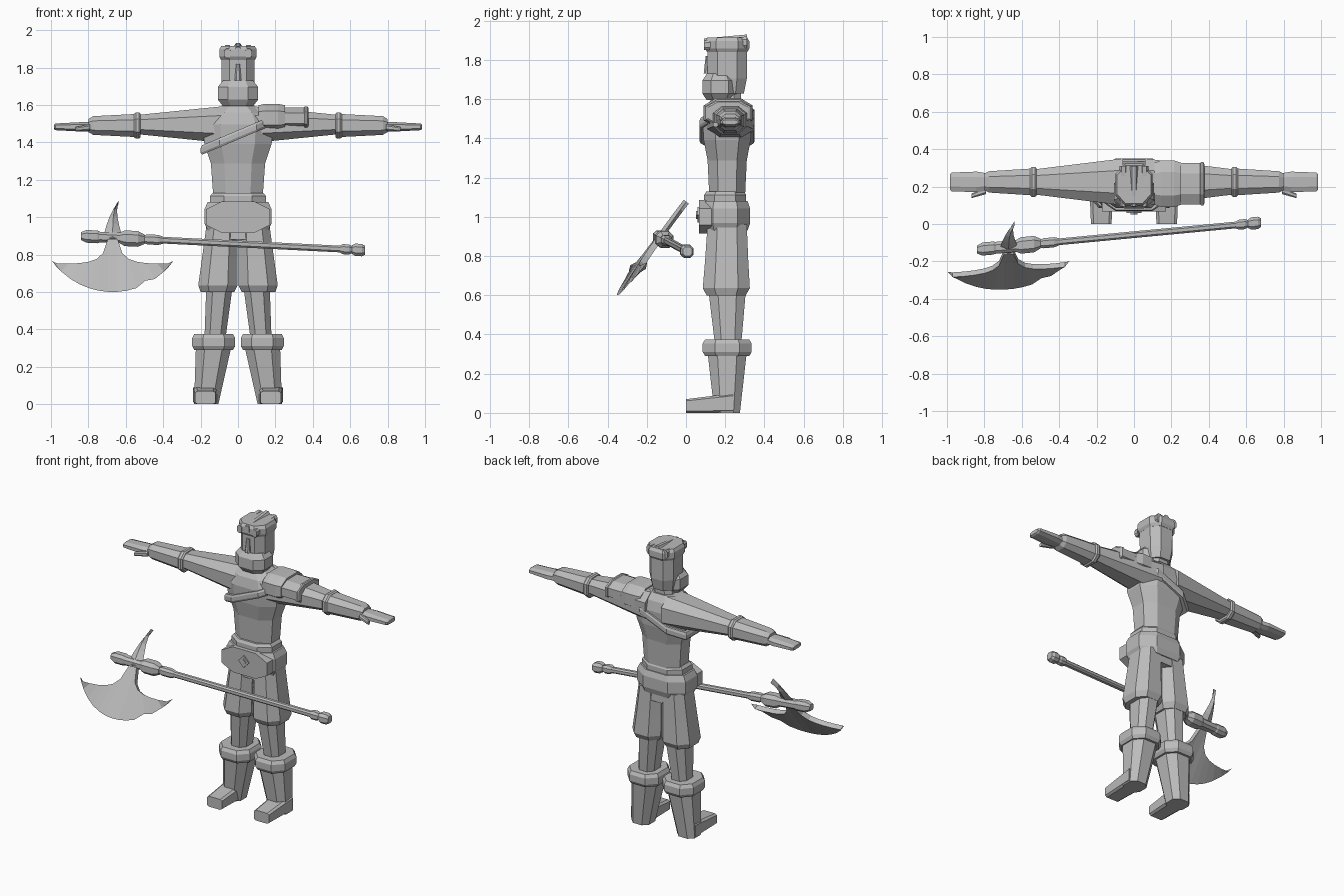
import bpy, bmesh
from math import sqrt, copysign
from mathutils import Vector

if "Cube" in bpy.data.objects:
    bpy.data.objects.remove(bpy.data.objects["Cube"], do_unlink=True)

GREY = (0.5, 0.5, 0.5, 1)
grey = bpy.data.materials.new("plain_grey")
grey.use_nodes = True
grey.diffuse_color = GREY
grey.node_tree.nodes["Principled BSDF"].inputs["Base Color"].default_value = GREY


def finish(name, bm, mirror=False):
    """Turn a bmesh into a flat shaded object, optionally mirrored over x."""
    bmesh.ops.remove_doubles(bm, verts=bm.verts[:], dist=0.0001)
    bmesh.ops.recalc_face_normals(bm, faces=bm.faces[:])
    mesh = bpy.data.meshes.new(name)
    bm.to_mesh(mesh)
    bm.free()
    mesh.materials.append(grey)
    obj = bpy.data.objects.new(name, mesh)
    bpy.context.collection.objects.link(obj)
    if mirror:
        modifier = obj.modifiers.new("mirror", "MIRROR")
        modifier.use_mirror_merge = False
    return obj


def sweep(name, start, end, rings, mirror=False, corner=0.5):
    """Skin chamfered box rings (fraction, half width, half depth) from start to end."""
    start, end = Vector(start), Vector(end)
    span = [abs(value) for value in end - start]
    main = span.index(max(span))
    first, second = [axis for axis in range(3) if axis != main]
    quarter = [(1, corner), (corner, 1)]
    outline = []
    for turn in range(4):
        outline += quarter
        quarter = [(-v, u) for u, v in quarter]
    bm = bmesh.new()
    loops = []
    for fraction, width, depth in rings:
        centre = start.lerp(end, fraction)
        loop = []
        for u, v in outline:
            point = centre.copy()
            point[first] += u * width
            point[second] += v * depth
            loop.append(bm.verts.new(point))
        loops.append(loop)
    count = len(outline)
    for low, high in zip(loops, loops[1:]):
        for i in range(count):
            j = (i + 1) % count
            bm.faces.new((low[i], low[j], high[j], high[i]))
    bm.faces.new(loops[0])
    bm.faces.new(loops[-1])
    return finish(name, bm, mirror)


def taper(start_size, end_size):
    return [(0, *start_size), (1, *end_size)]


def straight(width, depth):
    return taper((width, depth), (width, depth))


def collar(width, depth, end=0.9):
    """A band whose two ends are drawn in."""
    profile = ((0, end), (0.25, 1), (0.75, 1), (1, end))
    return [(t, width * scale, depth * scale) for t, scale in profile]


def upright(name, low, high, rings, y=0.21):
    """A centred part standing between two heights."""
    return sweep(name, (0, y, low), (0, y, high), rings)


# Boots, legs and trousers
sweep("boot_shaft", (0.17, 0.21, 0), (0.13, 0.21, 0.31),
      taper((0.065, 0.065), (0.095, 0.1)), mirror=True)
sweep("boot_cuff", (0.13, 0.21, 0.29), (0.13, 0.21, 0.375),
      collar(0.115, 0.125), mirror=True)
sweep("boot_foot", (0.175, 0, 0.035), (0.175, 0.24, 0.05),
      taper((0.055, 0.035), (0.065, 0.05)), mirror=True, corner=0.75)
sweep("lower_leg", (0.125, 0.215, 0.33), (0.1, 0.21, 0.62),
      taper((0.055, 0.065), (0.07, 0.095)), mirror=True)
sweep("trouser_leg", (0.11, 0.205, 0.6), (0.085, 0.21, 0.96),
      [(0, 0.09, 0.1), (0.1, 0.105, 0.12), (0.5, 0.095, 0.11), (1, 0.083, 0.1)], mirror=True)

# Belt with its front plate and diamond buckle
upright("hips", 0.88, 1.1, taper((0.16, 0.1), (0.14, 0.09)))
upright("belt", 0.93, 1.08, collar(0.18, 0.127), y=0.2)
upright("belt_rim", 1.06, 1.13, collar(0.15, 0.107), y=0.2)
sweep("belt_plate", (0, 0.066, 1), (0, 0.13, 1), straight(0.17, 0.085))
sweep("buckle", (0, 0.058, 1.01), (0, 0.1, 1.01), straight(0.04, 0.04), corner=0)
sweep("buckle_gem", (0, 0.052, 1.01), (0, 0.1, 1.01), straight(0.02, 0.02), corner=0)

# Torso and neck
upright("torso", 1.08, 1.6,
        [(0, 0.13, 0.09), (0.4, 0.145, 0.1), (0.6, 0.18, 0.12),
         (0.8, 0.19, 0.125), (0.92, 0.15, 0.11), (1, 0.08, 0.08)])
upright("neck", 1.56, 1.66, taper((0.08, 0.07), (0.06, 0.07)))

# Diagonal strap around the chest
strap = upright("chest_strap", 1.415, 1.465, collar(0.2, 0.14, end=0.96))
for vertex in strap.data.vertices:
    vertex.co.z += vertex.co.x * 0.42


# Arms, gauntlets and hands
def sideways(name, near, far, rings, mirror=True, y=0.225, z=1.49):
    """A part lying along the arm between two distances from the middle."""
    return sweep(name, (near, y, z), (far, y, z), rings, mirror)


sideways("arm", 0.06, 0.55, taper((0.125, 0.1), (0.065, 0.05)), z=1.495)
sideways("gauntlet_cuff", 0.52, 0.555, collar(0.08, 0.07))
sideways("gauntlet", 0.54, 0.8, [(0, 0.072, 0.062), (0.9, 0.057, 0.05), (1, 0.045, 0.035)])
sideways("hand", 0.78, 0.985, [(0, 0.045, 0.027), (0.3, 0.055, 0.025),
                               (0.95, 0.05, 0.018), (1, 0.04, 0.012)], z=1.483)
sweep("thumb", (0.79, 0.18, 1.48), (0.87, 0.15, 1.47),
      taper((0.02, 0.017), (0.012, 0.012)), mirror=True)

# Single shoulder guard on the left
for name, near, far, rings in (
        ("shoulder_guard_top", 0.11, 0.25, collar(0.125, 0.076)),
        ("shoulder_guard_sleeve", 0.2, 0.37, straight(0.11, 0.056)),
        ("shoulder_guard_lip", 0.352, 0.376, collar(0.116, 0.062))):
    sideways(name, near, far, rings, mirror=False, y=0.215, z=1.53)

# Head with beard, nose and swept hair
upright("head", 1.63, 1.88, [(0, 0.075, 0.085), (0.3, 0.088, 0.1), (1, 0.09, 0.1)])
upright("beard", 1.595, 1.73, collar(0.108, 0.088, end=0.75), y=0.172)
upright("nose", 1.73, 1.82, taper((0.018, 0.02), (0.01, 0.01)), y=0.11)
upright("hair", 1.84, 1.915, collar(0.1, 0.113))
for label, side in (("right", -1), ("middle", 0), ("left", 1)):
    x, z = side * 0.056, 1.9 - abs(side) * 0.01
    sweep(label + "_hair_tuft", (x, 0.093, z - 0.015), (x, 0.31, z),
          taper((0.018, 0.025), (0.022, 0.03)))


# Axe handle: parts strung along a slightly tilted line
def along(name, near, far, rings):
    ends = [(x, 0.095 * x - 0.057, 0.857 - 0.05 * x) for x in (near, far)]
    return sweep(name, *ends, rings)


along("axe_shaft", -0.52, 0.6, straight(0.018, 0.018))
along("axe_collar", -0.51, -0.4, collar(0.027, 0.027, end=0.7))
along("axe_pommel_ring", 0.545, 0.61, collar(0.027, 0.027, end=0.7))
along("axe_pommel", 0.61, 0.68, collar(0.033, 0.033, end=0.7))
along("axe_knob", -0.84, -0.72, collar(0.035, 0.034, end=0.6))
along("axe_head_core", -0.76, -0.6, straight(0.032, 0.028))
along("axe_hub", -0.64, -0.5, collar(0.044, 0.042, end=0.6))


# Axe blade and spike: sharp rims joined to thicker inner edges on a leaning plane
def leaning(x, z, offset):
    y = 0.73 * (z - 1.075) + 0.09 * (x + 0.64)
    return (x, y - 0.8 * offset, z + 0.6 * offset)


def wedge(name, rim, core, thickness=0.016):
    bm = bmesh.new()
    strips = [[bm.verts.new(leaning(x, z, offset)) for x, z in line]
              for line, offset in ((rim, 0), (core, thickness), (core, -thickness))]
    for a, b in zip(strips, strips[1:] + strips[:1]):
        for i in range(len(rim) - 1):
            bm.faces.new((a[i], a[i + 1], b[i + 1], b[i]))
    for i in (0, -1):
        bm.faces.new([strip[i] for strip in strips])
    return finish(name, bm)


AXE_X = -0.67
rim, core = [], []
STEPS = 13
for i in range(STEPS + 1):
    s = 2 * i / STEPS - 1
    # Circular cutting edge with one chipped notch
    out = 0.325 * s
    notch = 0.02 if i == STEPS - 3 else 0
    rim.append((AXE_X + out, 1 - sqrt(0.16 - out * out) + notch))
    # Inner edge that sweeps up into a narrow neck
    reach = 0.02 + 0.28 * abs(s) ** 1.5
    core.append((AXE_X + copysign(reach, s), 0.72 + 0.004 / reach + 0.4 * reach ** 3))
wedge("axe_blade", rim, core)

# Curved spike above the blade
for label, side in (("outer", -1), ("inner", 1)):
    rim, core = [], []
    for i in range(6):
        t = i / 5
        x, z = AXE_X + 0.03 * t ** 4, 0.88 + 0.197 * t
        core.append((x, z))
        rim.append((x + side * 0.055 * (1 - t), z))
    wedge("axe_spike_" + label, rim, core)
